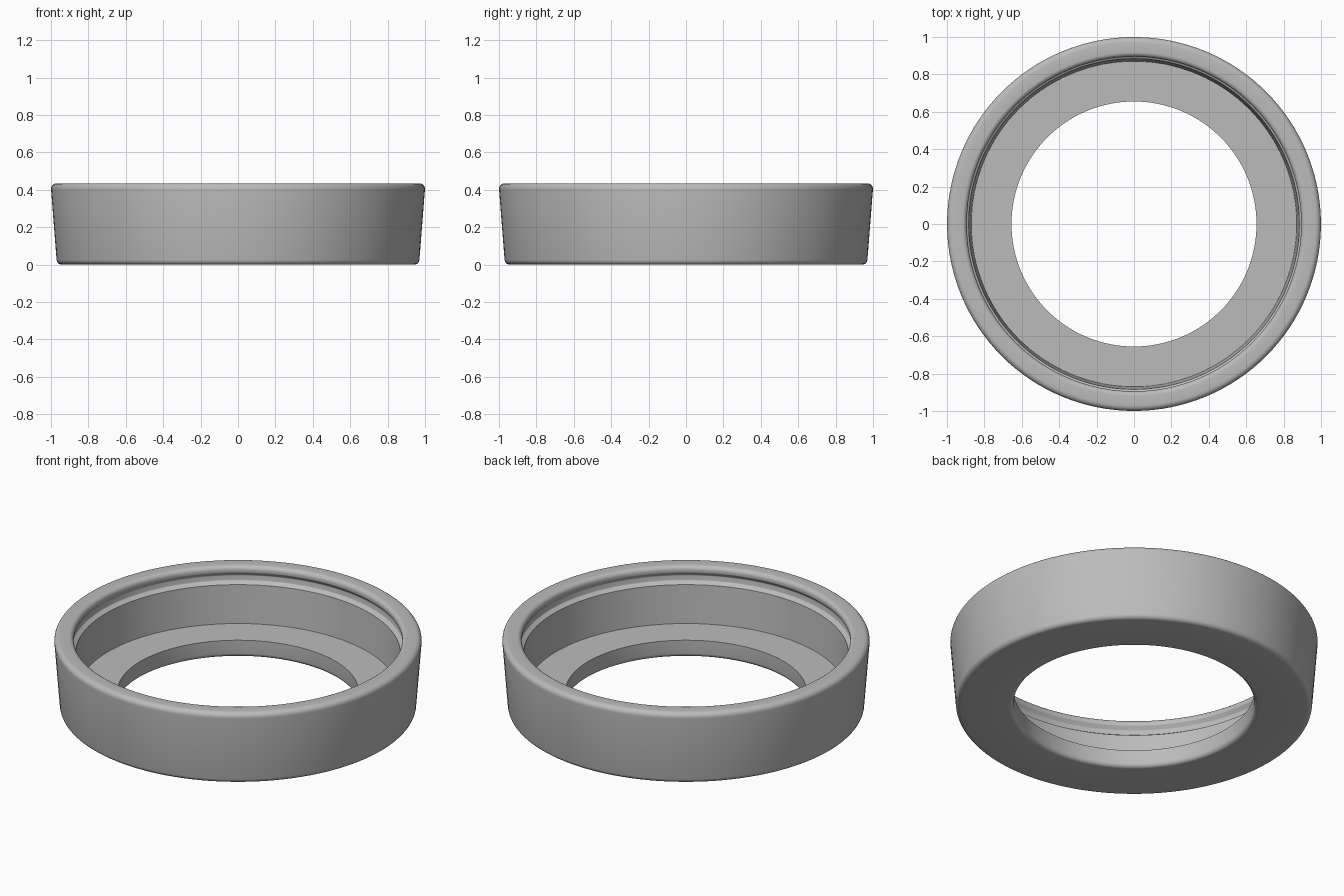
import bpy
import bmesh
import math
from mathutils import Vector

SEGMENTS = 128

cube = bpy.data.objects.get("Cube")
if cube:
    bpy.data.objects.remove(cube, do_unlink=True)

grey = bpy.data.materials.new("plain_grey")
grey.use_nodes = True
colour = (0.5, 0.5, 0.5, 1)
grey.diffuse_color = colour
grey.node_tree.nodes["Principled BSDF"].inputs["Base Color"].default_value = colour


def rounded_profile(corners, steps=6):
    """Turn (radius, height, fillet) corners into a closed outline with arcs."""
    points = []
    for i, (r, z, fillet) in enumerate(corners):
        corner = Vector((r, z))
        if fillet == 0:
            points.append(corner)
            continue
        before = (Vector(corners[i - 1][:2]) - corner).normalized()
        after = (Vector(corners[(i + 1) % len(corners)][:2]) - corner).normalized()
        half = before.angle(after) / 2
        centre = corner + (before + after).normalized() * fillet / math.sin(half)
        reach = fillet / math.tan(half)
        start = (corner + before * reach - centre).normalized()
        end = (corner + after * reach - centre).normalized()
        for k in range(steps + 1):
            points.append(centre + start.slerp(end, k / steps) * fillet)
    return points


def revolve(name, outline):
    """Spin a closed outline round the vertical axis."""
    bm = bmesh.new()
    rings = []
    for i in range(SEGMENTS):
        a = math.tau * i / SEGMENTS
        rings.append([bm.verts.new((p.x * math.cos(a), p.x * math.sin(a), p.y))
                      for p in outline])
    n = len(outline)
    for i, ring in enumerate(rings):
        following = rings[(i + 1) % SEGMENTS]
        for j in range(n):
            k = (j + 1) % n
            bm.faces.new((ring[j], following[j], following[k], ring[k]))
    bmesh.ops.recalc_face_normals(bm, faces=bm.faces)
    mesh = bpy.data.meshes.new(name)
    bm.to_mesh(mesh)
    bm.free()
    mesh.materials.append(grey)
    obj = bpy.data.objects.new(name, mesh)
    bpy.context.collection.objects.link(obj)
    return obj


# Tapered cup with a central hole, an inner snap groove and a rolled rim
corners = [
    (0.655, 0.00, 0.025),   # lower lip of the hole
    (0.968, 0.00, 0.028),   # outer foot
    (1.002, 0.435, 0.03),   # outer rim
    (0.893, 0.435, 0.025),  # inner rim
    (0.895, 0.397, 0.008),  # lip above the groove
    (0.912, 0.375, 0.008),  # groove
    (0.908, 0.345, 0.008),
    (0.884, 0.33, 0),       # top of the inner wall
    (0.87, 0.103, 0),       # floor edge
    (0.655, 0.103, 0),      # upper lip of the hole
]
ring = revolve("open_ring_cup", rounded_profile(corners))

bpy.ops.object.select_all(action="DESELECT")
ring.select_set(True)
bpy.context.view_layer.objects.active = ring
bpy.ops.object.shade_smooth_by_angle(angle=math.radians(35))
